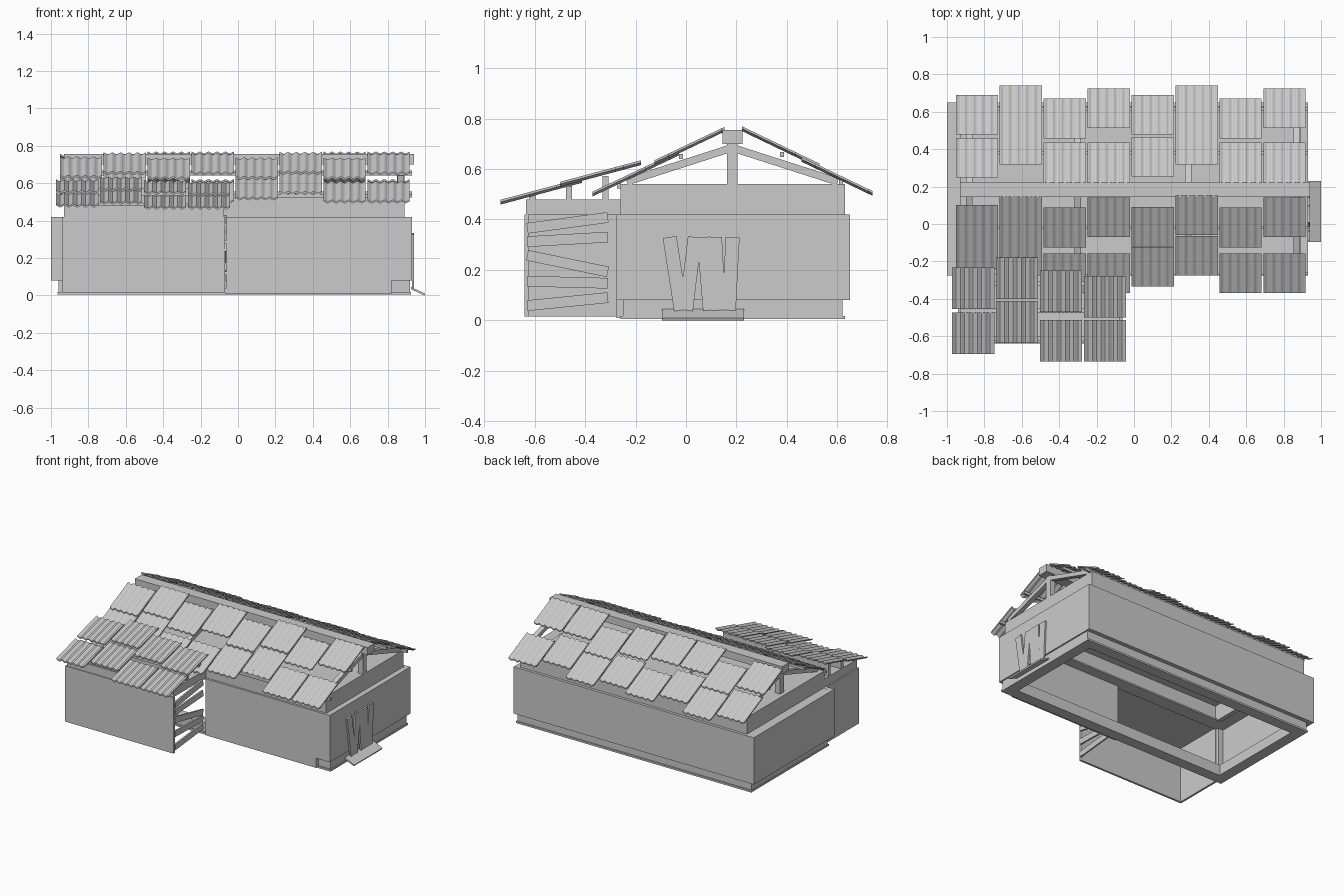
import bpy, bmesh
from math import sin, cos, pi, atan2, hypot
from mathutils import Matrix, Vector

if "Cube" in bpy.data.objects:
    bpy.data.objects.remove(bpy.data.objects["Cube"])


def make(name, bm):
    bmesh.ops.recalc_face_normals(bm, faces=bm.faces)
    me = bpy.data.meshes.new(name)
    bm.to_mesh(me)
    bm.free()
    ob = bpy.data.objects.new(name, me)
    bpy.context.collection.objects.link(ob)
    return ob


def add_box(bm, x0, x1, y0, y1, z0, z1):
    m = Matrix.Translation(((x0 + x1) / 2, (y0 + y1) / 2, (z0 + z1) / 2))
    bmesh.ops.create_cube(bm, size=1, matrix=m @ Matrix.Diagonal((x1 - x0, y1 - y0, z1 - z0, 1)))


def boxes(name, items):
    bm = bmesh.new()
    for b in items:
        add_box(bm, *b)
    return make(name, bm)


def bar(name, a, b, w, h):
    """Bar from a to b in the yz plane (same x): w along x, h across."""
    a, b = Vector(a), Vector(b)
    d = b - a
    m = (Matrix.Translation((a + b) / 2) @ Matrix.Rotation(atan2(d.z, d.y), 4, 'X')
         @ Matrix.Diagonal((w, hypot(d.y, d.z), h, 1)))
    bm = bmesh.new()
    bmesh.ops.create_cube(bm, size=1, matrix=m)
    return make(name, bm)


def ring(x0, x1, y0, y1, z0, z1, t):
    return [(x0, x1, y0, y0 + t, z0, z1), (x0, x1, y1 - t, y1, z0, z1),
            (x0, x0 + t, y0 + t, y1 - t, z0, z1), (x1 - t, x1, y0 + t, y1 - t, z0, z1)]


def tile(name, cx, ya, yb, zf, w=0.226, waves=5, amp=0.005, t=0.009):
    """Corrugated sheet spanning ya..yb, height given by zf(y)."""
    bm = bmesh.new()
    n = waves * 6
    rows = []
    for i in range(n + 1):
        x = cx - w / 2 + w * i / n
        dz = amp * cos(2 * pi * waves * i / n)
        rows.append([bm.verts.new((x, y, zf(y) + dz + o)) for y, o in
                     ((ya, 0), (yb, 0), (yb, -t), (ya, -t))])
    for p, q in zip(rows, rows[1:]):
        for k in range(4):
            bm.faces.new((p[k], p[(k + 1) % 4], q[(k + 1) % 4], q[k]))
    bm.faces.new(rows[0])
    bm.faces.new(rows[-1])
    return make(name, bm)


# Foundation ring and thin foot flange
boxes("foundation", ring(-0.96, 0.92, -0.25, 0.62, 0.01, 0.085, 0.07))
boxes("foundation_foot", ring(-0.965, 0.925, -0.26, 0.63, 0.005, 0.018, 0.08))

# Main walls, open towards the annex
T = 0.03
boxes("main_walls", [
    (-1, 0.93, 0.65 - T, 0.65, 0.08, 0.42),
    (-1, -1 + T, -0.275, 0.65 - T, 0.08, 0.42),
    (0.93 - T, 0.93, -0.275, 0.65 - T, 0.08, 0.42),
    (-0.07, 0.93 - T, -0.275, -0.275 + T, 0.08, 0.42),
    (-1 + T, -0.93, -0.275, -0.275 + T, 0.08, 0.42)])
boxes("front_skirting", [(-0.07, 0.82, -0.275, -0.25, 0.01, 0.08)])

# Upper wall band and ceiling
boxes("upper_band", ring(-0.93, 0.89, -0.26, 0.63, 0.41, 0.54, 0.07))
boxes("ceiling", [(-0.92, 0.88, -0.25, 0.62, 0.525, 0.539)])
boxes("wall_top_plate", ring(-0.99, 0.92, -0.27, 0.64, 0.408, 0.419, 0.1))

# Annex: front and left walls, header slab, open boarded end
boxes("annex_walls", [(-0.94, -0.07, -0.64, -0.625, 0.015, 0.42),
                      (-0.94, -0.925, -0.625, -0.27, 0.015, 0.42)])
boxes("annex_header", [(-0.93, -0.075, -0.635, -0.26, 0.42, 0.48)])
for i, (za, zb) in enumerate([(.365, .408), (.312, .33), (.258, .192), (.155, .147), (.058, .09)]):
    bar(f"annex_board_{i}", (-0.068, -0.63, za), (-0.068, -0.31, zb), 0.012, 0.042)

# Door planks and ramp
for i, (yt, yb) in enumerate([(-.065, -.02), (.035, .0), (.07, .095), (.115, .13), (.185, .17)]):
    bar(f"door_plank_{i}", (0.936, yt, 0.33), (0.936, yb, 0.04), 0.012, 0.055)
bm = bmesh.new()
prof = [(0.925, 0.045), (1.0, 0.01), (0.996, 0.0), (0.925, 0.033)]
a = [bm.verts.new((x, -0.095, z)) for x, z in prof]
f = bm.faces.new(a)
r = bmesh.ops.extrude_face_region(bm, geom=[f])
bmesh.ops.translate(bm, vec=(0, 0.325, 0), verts=[v for v in r["geom"] if isinstance(v, bmesh.types.BMVert)])
make("door_ramp", bm)

# Roof frame: ridge, trusses, purlins
boxes("ridge_beam", [(-0.93, 0.94, 0.145, 0.225, 0.70, 0.755)])
for i, x in enumerate((-0.88, -0.3, 0.29, 0.87)):
    boxes(f"king_post_{i}", [(x - .02, x + .02, 0.162, 0.205, 0.535, 0.70)])
    bar(f"front_rafter_{i}", (x, 0.17, 0.68), (x, -0.235, 0.55), 0.035, 0.03)
    bar(f"back_rafter_{i}", (x, 0.197, 0.68), (x, 0.602, 0.55), 0.035, 0.03)
front = lambda y: 0.748 + 0.475 * (y - 0.14)
back = lambda y: 0.755 - 0.48 * (y - 0.225)
annex = lambda y: 0.472 + 0.267 * (y + 0.74)
boxes("purlins", [(-0.94, 0.93, y - .008, y + .008, z - .032, z - .012) for y, z in
                  [(-.265, front(-.265)), (-.02, front(-.02)), (.38, back(.38)), (.615, back(.615))]])
boxes("annex_purlins", [(-0.93, -0.08, y - .012, y + .012, 0.475, annex(y) - .012) for y in (-.61, -.465, -.32)])

# Corrugated tiles: (top y, bottom y) per column, upper then lower row
L = 0.212
cols = [-0.84 + 0.235 * i for i in range(8)]
cols_b = {"upper": [.46, .53, .435, .435, .465, .53, .435, .435],
          "lower": [.69, .74, .67, .725, .69, .74, .67, .725]}
cols_f = {"upper": [-.11, -.065, -.125, -.07, -.12, -.06, -.125, -.07],
          "lower": [-.24, -.275, -.37, -.37, -.335, -.275, -.37, -.37]}
cols_a = {"upper": [-.455, -.40, -.47, -.50], "lower": [-.695, -.635, -.735, -.735]}
for row, lift in (("upper", 0.008), ("lower", 0.0)):
    for i, x in enumerate(cols):
        y = cols_b[row][i]
        tile(f"back_tile_{row}_{i}", x, y - L, y, lambda v: back(v) + lift)
        y = cols_f[row][i]
        tile(f"front_tile_{row}_{i}", x, y + L, y, lambda v: front(v) + lift)
        if i < 4:
            y = cols_a[row][i]
            tile(f"annex_tile_{row}_{i}", x - 0.02, y + 0.222, y, lambda v: annex(v) + lift)
